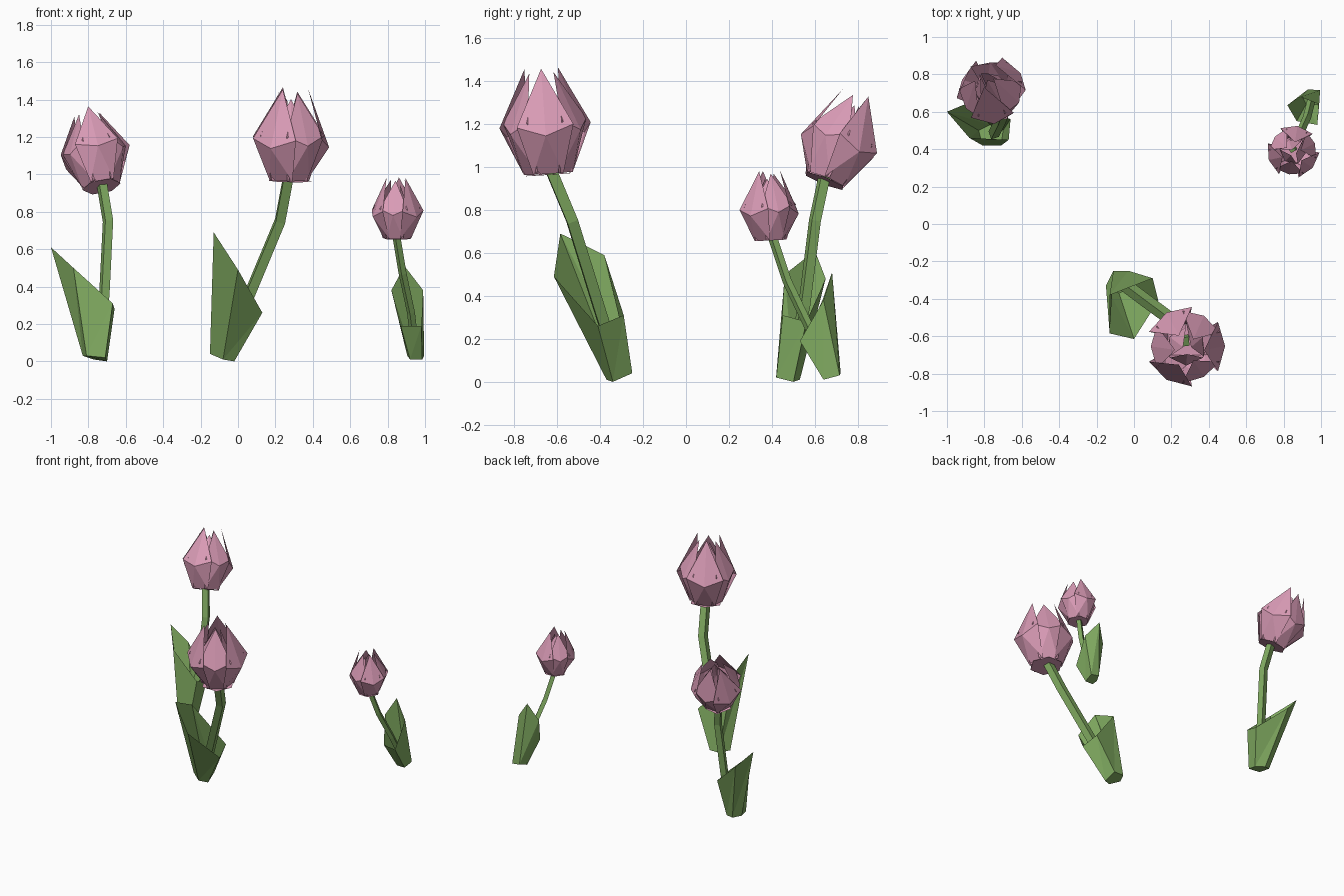
import bpy, bmesh, math
from mathutils import Vector, Matrix

cube = bpy.data.objects.get("Cube")
if cube:
    bpy.data.objects.remove(cube, do_unlink=True)


def make_material(name, rgb):
    mat = bpy.data.materials.new(name)
    mat.use_nodes = True
    mat.diffuse_color = (*rgb, 1)
    mat.node_tree.nodes["Principled BSDF"].inputs["Base Color"].default_value = (*rgb, 1)
    return mat


PINK = make_material("petal pink", (0.70, 0.33, 0.47))
GREEN = make_material("leaf green", (0.22, 0.41, 0.12))


def link(name, data, mat):
    data.materials.append(mat)
    obj = bpy.data.objects.new(name, data)
    bpy.context.collection.objects.link(obj)
    return obj


def polar(radius, degrees, z):
    a = math.radians(degrees)
    return Vector((radius * math.cos(a), radius * math.sin(a), z))


def add_petal(bm, angle, half, radius, mid_z, tip_r, tip_z):
    """Creased petal: narrow foot, wide shoulders, pointed tip."""
    def vert(r, da, z):
        return bm.verts.new(polar(r, angle + da, z))
    foot_l, foot_r = vert(0.23, -half, 0.01), vert(0.23, half, 0.01)
    side_l, side_r = vert(radius, -half, mid_z), vert(radius, half, mid_z)
    crease = vert(radius * 0.97, 0, mid_z * 0.8)
    tip = vert(tip_r, 0, tip_z)
    for face in ((foot_l, crease, side_l), (foot_l, foot_r, crease), (foot_r, side_r, crease),
                 (side_l, crease, tip), (crease, side_r, tip)):
        bm.faces.new(face)


def make_bloom(name, base, axis, height, turn):
    bm = bmesh.new()
    # closed underside of the cup
    bm.faces.new([bm.verts.new(polar(0.24, -60 * i, 0)) for i in range(6)])
    for i in range(3):
        add_petal(bm, turn + 120 * i, 38, 0.43, 0.46, 0.18, 0.99)
        add_petal(bm, turn + 60 + 120 * i, 36, 0.39, 0.50, 0.13, 0.95)
        # tight heart of the flower
        add_petal(bm, turn + 30 + 120 * i, 58, 0.21, 0.55, 0.05, 0.88)
    rotation = Vector((0, 0, 1)).rotation_difference(Vector(axis)).to_matrix().to_4x4()
    bm.transform(Matrix.Translation(base) @ rotation @ Matrix.Scale(height, 4))
    mesh = bpy.data.meshes.new(name)
    bm.to_mesh(mesh)
    bm.free()
    link(name, mesh, PINK)


def make_leaf(name, foot, rim):
    """Wrapping leaf: a closed foot ring skinned to an uneven rim."""
    bm = bmesh.new()
    low = [bm.verts.new(p) for p in foot]
    high = [bm.verts.new(p) for p in rim]
    bm.faces.new(low[::-1])
    for i in range(len(low)):
        j = (i + 1) % len(low)
        bm.faces.new((low[i], low[j], high[j]))
        bm.faces.new((low[i], high[j], high[i]))
    mesh = bpy.data.meshes.new(name)
    bm.to_mesh(mesh)
    bm.free()
    link(name, mesh, GREEN)


def make_stem(name, points, radius):
    curve = bpy.data.curves.new(name, "CURVE")
    curve.dimensions = "3D"
    curve.bevel_depth = radius
    curve.bevel_resolution = 0
    curve.use_fill_caps = True
    spline = curve.splines.new("POLY")
    spline.points.add(len(points) - 1)
    for point, co in zip(spline.points, points):
        point.co = (*co, 1)
    spline.use_smooth = False
    link(name, curve, GREEN)


# Tall front tulip
make_bloom("front_bloom", (0.275, -0.64, 0.965), (0.02, -0.07, 1), 0.5, 0)
make_stem("front_stem", [(-0.07, -0.31, 0.05), (0.05, -0.40, 0.33),
                         (0.225, -0.53, 0.75), (0.27, -0.63, 0.99)], 0.036)
make_leaf("front_leaf",
          [(-0.15, -0.33, 0.04), (-0.08, -0.37, 0.01), (-0.02, -0.34, 0),
           (-0.03, -0.25, 0.04), (-0.11, -0.25, 0.04)],
          [(-0.13, -0.585, 0.69), (0, -0.615, 0.49), (0.13, -0.41, 0.26),
           (0.10, -0.29, 0.31), (-0.13, -0.38, 0.59)])

# Leaning rear tulip
make_bloom("rear_bloom", (-0.73, 0.645, 0.935), (-0.17, 0.36, 0.9), 0.44, 35)
make_stem("rear_stem", [(-0.75, 0.48, 0.05), (-0.715, 0.55, 0.35),
                        (-0.695, 0.60, 0.75), (-0.73, 0.645, 0.96)], 0.031)
make_leaf("rear_leaf",
          [(-0.83, 0.50, 0.03), (-0.81, 0.42, 0.03), (-0.71, 0.42, 0.02),
           (-0.70, 0.50, 0), (-0.77, 0.53, 0.01)],
          [(-1, 0.60, 0.61), (-0.88, 0.46, 0.50), (-0.67, 0.45, 0.31),
           (-0.66, 0.56, 0.28), (-0.88, 0.65, 0.48)])

# Small side tulip
make_bloom("small_bloom", (0.85, 0.395, 0.655), (0, -0.05, 1), 0.33, 80)
make_stem("small_stem", [(0.95, 0.67, 0.05), (0.925, 0.57, 0.26),
                         (0.88, 0.47, 0.47), (0.845, 0.40, 0.68)], 0.022)
make_leaf("small_leaf",
          [(0.93, 0.72, 0.04), (0.905, 0.67, 0.03), (0.92, 0.64, 0.01),
           (0.985, 0.64, 0.01), (0.995, 0.715, 0.03)],
          [(0.89, 0.68, 0.51), (0.82, 0.635, 0.38), (0.87, 0.55, 0.19),
           (0.98, 0.53, 0.19), (0.99, 0.64, 0.38)])
